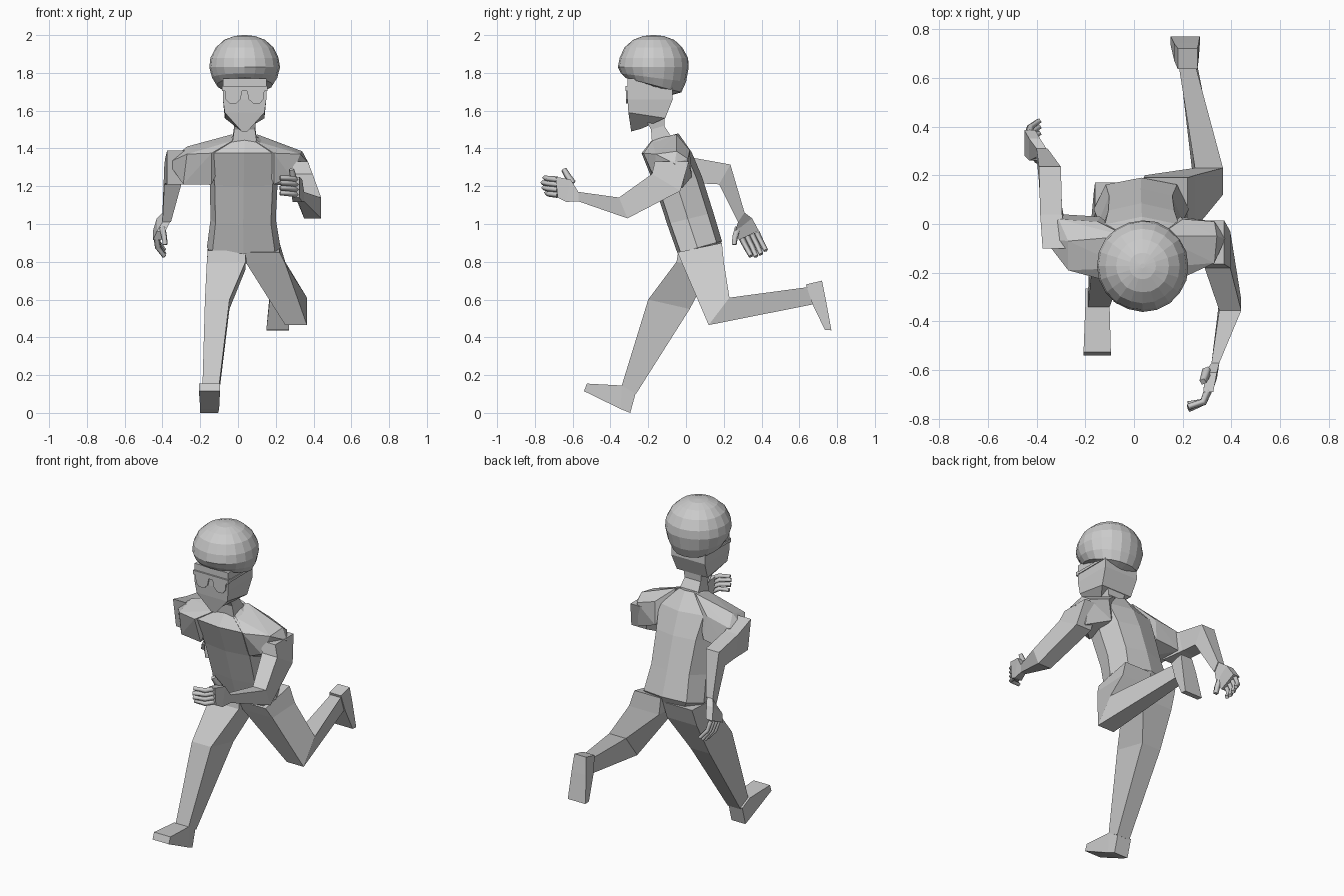
import bpy, bmesh, math, random

random.seed(4)


def finish(name, bm):
    bmesh.ops.recalc_face_normals(bm, faces=bm.faces)
    me = bpy.data.meshes.new(name)
    bm.to_mesh(me)
    bm.free()
    ob = bpy.data.objects.new(name, me)
    bpy.context.collection.objects.link(ob)
    return ob


def loft(name, rings):
    """Bridge equal-sized rings of points and cap both ends."""
    bm = bmesh.new()
    vs = [[bm.verts.new(p) for p in r] for r in rings]
    n = len(vs[0])
    for a, b in zip(vs, vs[1:]):
        for i in range(n):
            j = (i + 1) % n
            bm.faces.new((a[i], a[j], b[j], b[i]))
    bm.faces.new(vs[0])
    bm.faces.new(vs[-1])
    return finish(name, bm)


def box_ring(x0, x1, yf, zf, yb, zb):
    return [(x0, yf, zf), (x1, yf, zf), (x1, yb, zb), (x0, yb, zb)]


def body_ring(x0, x1, yf, zf, yb, zb):
    """Eight-sided section: folded front and back, pointed flanks."""
    c, w = (x0 + x1) / 2, (x1 - x0) / 2
    shape = [(-1, .45), (-.85, .07), (0, 0), (.85, .07),
             (1, .45), (.75, .88), (0, 1), (-.75, .88)]
    return [(c + w * u, yf + (yb - yf) * t, zf + (zb - zf) * t) for u, t in shape]


def limb(name, stations, ring=box_ring):
    """Each station: x range, then front and back point in side view."""
    return loft(name, [ring(*s) for s in stations])


def hull(name, pts):
    bm = bmesh.new()
    for p in pts:
        bm.verts.new(p)
    res = bmesh.ops.convex_hull(bm, input=bm.verts)
    loose = [v for v in bm.verts if not v.link_faces]
    bmesh.ops.delete(bm, geom=loose, context='VERTS')
    return finish(name, bm)


def fingers(name, paths, r):
    """Four-sided tapered tubes along short paths."""
    cu = bpy.data.curves.new(name, 'CURVE')
    cu.dimensions = '3D'
    cu.bevel_depth = r
    cu.bevel_resolution = 0
    cu.use_fill_caps = True
    for path in paths:
        sp = cu.splines.new('POLY')
        sp.points.add(len(path) - 1)
        for i, p in enumerate(path):
            sp.points[i].co = (*p, 1)
            sp.points[i].radius = 1 - .12 * i
    ob = bpy.data.objects.new(name, cu)
    bpy.context.collection.objects.link(ob)


# Torso, leaning forward
limb("torso", [
    (-.10, .17, .00, .79, .15, .83),
    (-.165, .225, -.045, .845, .19, .91),
    (-.145, .20, -.10, 1.0, .145, 1.06),
    (-.15, .21, -.165, 1.20, .085, 1.25),
    (-.17, .235, -.235, 1.375, .03, 1.38),
    (-.03, .10, -.18, 1.445, -.04, 1.48)], body_ring)

# Shoulders
hull("left_shoulder", [
    (.10, -.05, 1.475), (.09, -.18, 1.44), (.19, -.225, 1.375), (.19, -.16, 1.21),
    (.19, .03, 1.25), (.20, .02, 1.39), (.33, -.16, 1.37), (.34, -.05, 1.385),
    (.375, -.06, 1.32), (.33, .01, 1.345), (.34, -.02, 1.19), (.28, -.17, 1.25)])
hull("right_shoulder", [
    (-.03, -.05, 1.475), (-.03, -.18, 1.44), (-.14, -.225, 1.375), (-.14, -.165, 1.21),
    (-.14, .03, 1.25), (-.15, .01, 1.39), (-.27, -.19, 1.37), (-.27, -.07, 1.41),
    (-.37, -.06, 1.325), (-.29, -.14, 1.21), (-.30, .04, 1.23), (-.31, .02, 1.36)])

# Arms
limb("left_arm", [
    (.27, .37, -.165, 1.33, .015, 1.33),
    (.29, .395, -.18, 1.265, -.03, 1.175),
    (.35, .44, -.355, 1.14, -.31, 1.03),
    (.318, .35, -.57, 1.17, -.57, 1.12)])
limb("right_arm", [
    (-.375, -.27, -.10, 1.39, -.07, 1.21),
    (-.385, -.295, .04, 1.35, .07, 1.215),
    (-.39, -.30, .235, 1.315, .175, 1.21),
    (-.40, -.355, .31, 1.06, .275, 1.01)])

# Hands
limb("left_palm", [
    (.318, .35, -.57, 1.17, -.57, 1.12),
    (.29, .34, -.61, 1.235, -.635, 1.117),
    (.285, .325, -.69, 1.25, -.68, 1.14)])
limb("right_palm", [
    (-.40, -.36, .31, 1.06, .275, 1.01),
    (-.43, -.385, .35, 1.03, .26, .96),
    (-.45, -.405, .385, .965, .28, .915)])
fingers("left_fingers", [
    [(.305, -.68, z), (.285, -.73, z + .005), (.222, -.76 + d, z + .01)]
    for z, d in ((1.155, .02), (1.182, .005), (1.209, 0), (1.235, .01))], .017)
fingers("right_fingers", [
    [(-.43, y, z), (-.425, y + .025, z - .05), (-.39, y + .05, z - .095 - d)]
    for y, z, d in ((.295, .925, 0), (.322, .935, .012), (.348, .945, .01), (.373, .955, 0))], .017)
fingers("thumbs", [
    [(.30, -.60, 1.215), (.29, -.63, 1.26), (.283, -.647, 1.29)],
    [(-.40, .275, .98), (-.39, .26, .93), (-.385, .255, .89)]], .02)

# Legs: right one planted forward, left one kicked back
limb("right_leg", [
    (-.16, .04, -.04, .86, .17, .87),
    (-.165, .04, -.05, .80, .13, .76),
    (-.175, -.045, -.20, .60, .02, .55),
    (-.188, -.10, -.34, .145, -.265, .10)])
limb("right_foot", [
    (-.20, -.105, -.265, .11, -.295, .0),
    (-.20, -.10, -.34, .145, -.345, .02),
    (-.207, -.095, -.525, .155, -.54, .115)])
limb("left_thigh_and_shin", [
    (.04, .22, -.045, .85, .19, .90),
    (.045, .25, -.02, .79, .20, .80),
    (.25, .365, .12, .465, .23, .61),
    (.185, .255, .675, .575, .64, .665)])
limb("left_foot", [
    (.18, .26, .635, .68, .72, .70),
    (.165, .265, .67, .575, .74, .60),
    (.15, .27, .735, .44, .77, .437)])

# Neck and head
limb("neck", [
    (-.03, .10, -.18, 1.43, -.07, 1.45),
    (-.02, .09, -.185, 1.50, -.115, 1.52),
    (-.03, .10, -.235, 1.59, -.11, 1.60)])
limb("head", [
    (-.08, .15, -.31, 1.77, -.075, 1.77),
    (-.08, .15, -.31, 1.66, -.07, 1.66),
    (-.07, .14, -.305, 1.59, -.11, 1.56),
    (.02, .05, -.29, 1.49, -.235, 1.505)])

# Rounded hair cap, slightly irregular and lower at the back
profile = [(.10, 1.725), (.15, 1.735), (.175, 1.775), (.19, 1.83), (.183, 1.88),
           (.155, 1.935), (.11, 1.975), (.055, 1.995), (.01, 2.0)]
rings = []
for r, z in profile:
    ring = []
    for i in range(20):
        a = math.tau * i / 20
        k = r * random.uniform(.98, 1)
        drop = .04 * math.sin(a) * max(0, (1.83 - z) / .1)
        ring.append((.035 + k * math.cos(a), -.172 + k * math.sin(a), z - drop))
    rings.append(ring)
loft("hair", rings)

# Glasses
limb("glasses_brow", [
    (-.085, .155, -.32, 1.73, -.30, 1.73),
    (-.085, .155, -.32, 1.705, -.30, 1.705)])
for side, s in (("left", 1), ("right", -1)):
    lens = [(.012, 1.71), (.105, 1.71), (.10, 1.66), (.08, 1.638), (.045, 1.638), (.022, 1.66)]
    loft(side + "_lens", [[(.035 + s * u, y, z) for u, z in lens] for y in (-.318, -.30)])
    x = .035 + s * .116
    limb(side + "_temple", [
        (x - .004, x + .004, -.315, 1.725, -.09, 1.725),
        (x - .004, x + .004, -.315, 1.71, -.09, 1.71)])
